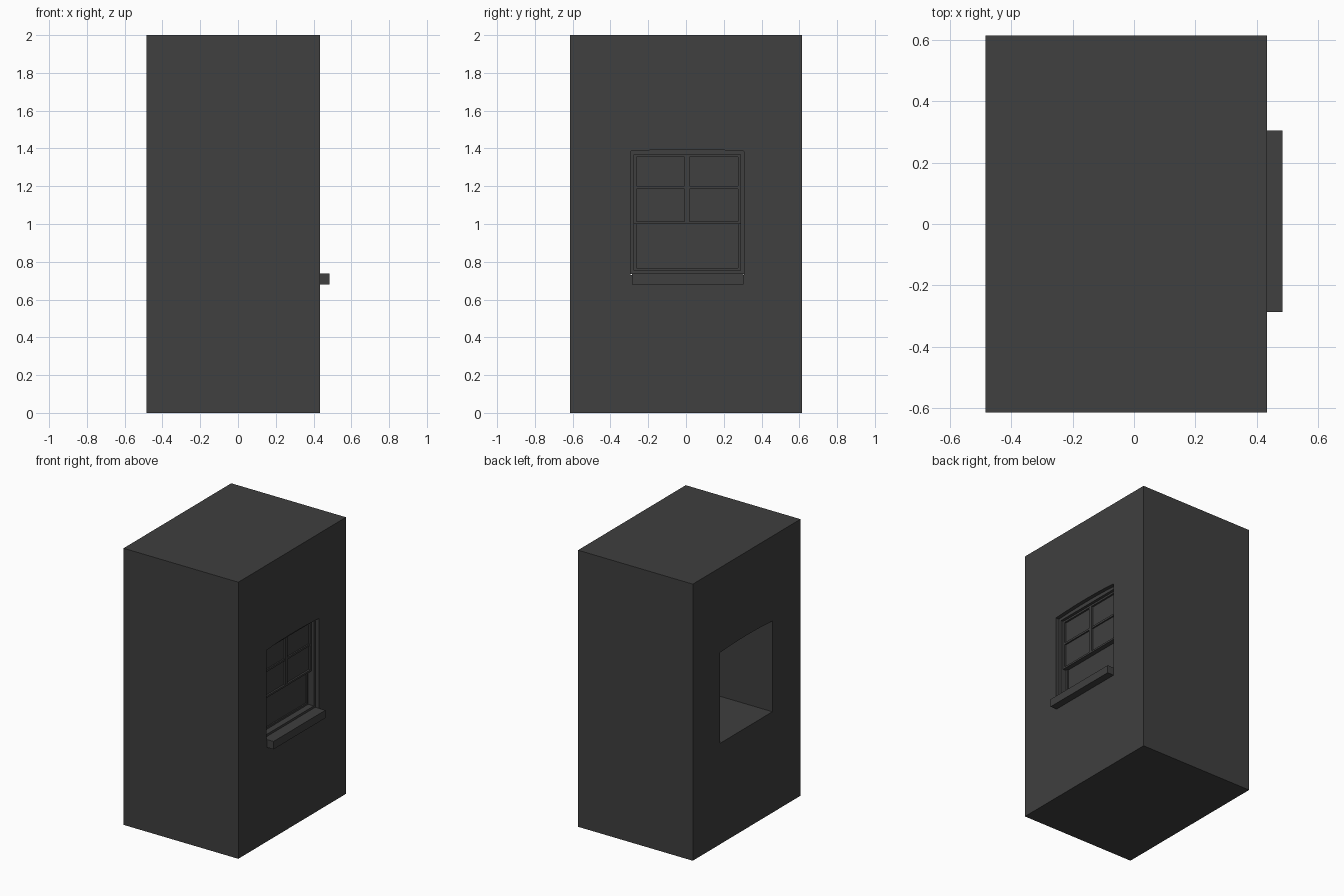
import bpy
import bmesh
import math

cube = bpy.data.objects.get("Cube")
if cube:
    bpy.data.objects.remove(cube, do_unlink=True)

# Single charcoal colour
charcoal = bpy.data.materials.new("charcoal")
charcoal.use_nodes = True
COLOUR = (0.05, 0.05, 0.05, 1)
charcoal.diffuse_color = COLOUR
charcoal.node_tree.nodes["Principled BSDF"].inputs["Base Color"].default_value = COLOUR

MID = 0.006            # window centre in y
HALF = 0.30            # half width of the opening
BOTTOM, SPRING, CROWN = 0.73, 1.385, 1.395


def prism(name, outline, x0, x1):
    """Extrude a (y, z) outline along x."""
    bm = bmesh.new()
    face = bm.faces.new([bm.verts.new((x0, y, z)) for y, z in outline])
    new = bmesh.ops.extrude_face_region(bm, geom=[face])["geom"]
    verts = [v for v in new if isinstance(v, bmesh.types.BMVert)]
    bmesh.ops.translate(bm, verts=verts, vec=(x1 - x0, 0, 0))
    bmesh.ops.recalc_face_normals(bm, faces=bm.faces)
    mesh = bpy.data.meshes.new(name)
    bm.to_mesh(mesh)
    bm.free()
    mesh.materials.append(charcoal)
    obj = bpy.data.objects.new(name, mesh)
    bpy.context.collection.objects.link(obj)
    return obj


def box(name, x0, x1, y0, y1, z0, z1):
    return prism(name, [(y0, z0), (y1, z0), (y1, z1), (y0, z1)], x0, x1)


def arch(n=8):
    """Points of the shallow window head, from +y to -y."""
    pts = []
    for i in range(n + 1):
        t = 1 - 2 * i / n
        pts.append((MID + HALF * t, SPRING + (CROWN - SPRING) * (1 - t * t)))
    return pts


# Wall block with the opening cut right through
wall = box("wall", -0.485, 0.433, -0.615, 0.615, 0, 2)
outline = [(MID - HALF, BOTTOM), (MID + HALF, BOTTOM)] + arch()
cutter = prism("opening_cutter", outline, -0.6, 0.6)
cutter.hide_render = True
cut = wall.modifiers.new("opening", 'BOOLEAN')
cut.object = cutter
cut.solver = 'EXACT'
bpy.context.view_layer.objects.active = wall
bpy.ops.object.modifier_apply(modifier=cut.name)
bpy.data.objects.remove(cutter, do_unlink=True)

# Projecting sill with its inner ledge
box("sill", 0.36, 0.485, MID - 0.293, MID + 0.299, 0.68, 0.737)


def surround(name, x0, x1, half, z0, z1, w):
    """Four bars forming a rectangular frame."""
    for side, label in ((-1, "right"), (1, "left")):
        a, b = sorted((MID + side * half, MID + side * (half - w)))
        box(f"{name}_{label}_stile", x0, x1, a, b, z0, z1)
    for label, a in (("bottom", z0), ("top", z1 - w)):
        box(f"{name}_{label}_rail", x0, x1, MID - half + w, MID + half - w, a, a + w)


# Outer frame, its arched head filler, and both sashes
surround("frame", 0.33, 0.405, HALF, 0.735, SPRING, 0.018)
prism("frame_head", [(MID + HALF, SPRING - 0.002)] + arch()
      + [(MID - HALF, SPRING - 0.002)], 0.33, 0.405)
surround("upper_sash", 0.355, 0.385, 0.282, 1.0, 1.367, 0.013)
surround("lower_sash", 0.335, 0.36, 0.282, 0.753, 1.013, 0.013)

# Glazing bars of the upper sash
box("upright_bar", 0.356, 0.384, MID - 0.013, MID + 0.013, 1.01, 1.356)
box("cross_bar", 0.358, 0.382, MID - 0.27, MID + 0.27, 1.186, 1.2)

# Panes
for side, label in ((-1, "right"), (1, "left")):
    y0, y1 = sorted((MID + side * 0.01, MID + side * 0.272))
    box(f"upper_{label}_pane", 0.366, 0.372, y0, y1, 1.198, 1.357)
    box(f"middle_{label}_pane", 0.366, 0.372, y0, y1, 1.01, 1.188)
box("lower_pane", 0.345, 0.351, MID - 0.272, MID + 0.272, 0.763, 1.003)
